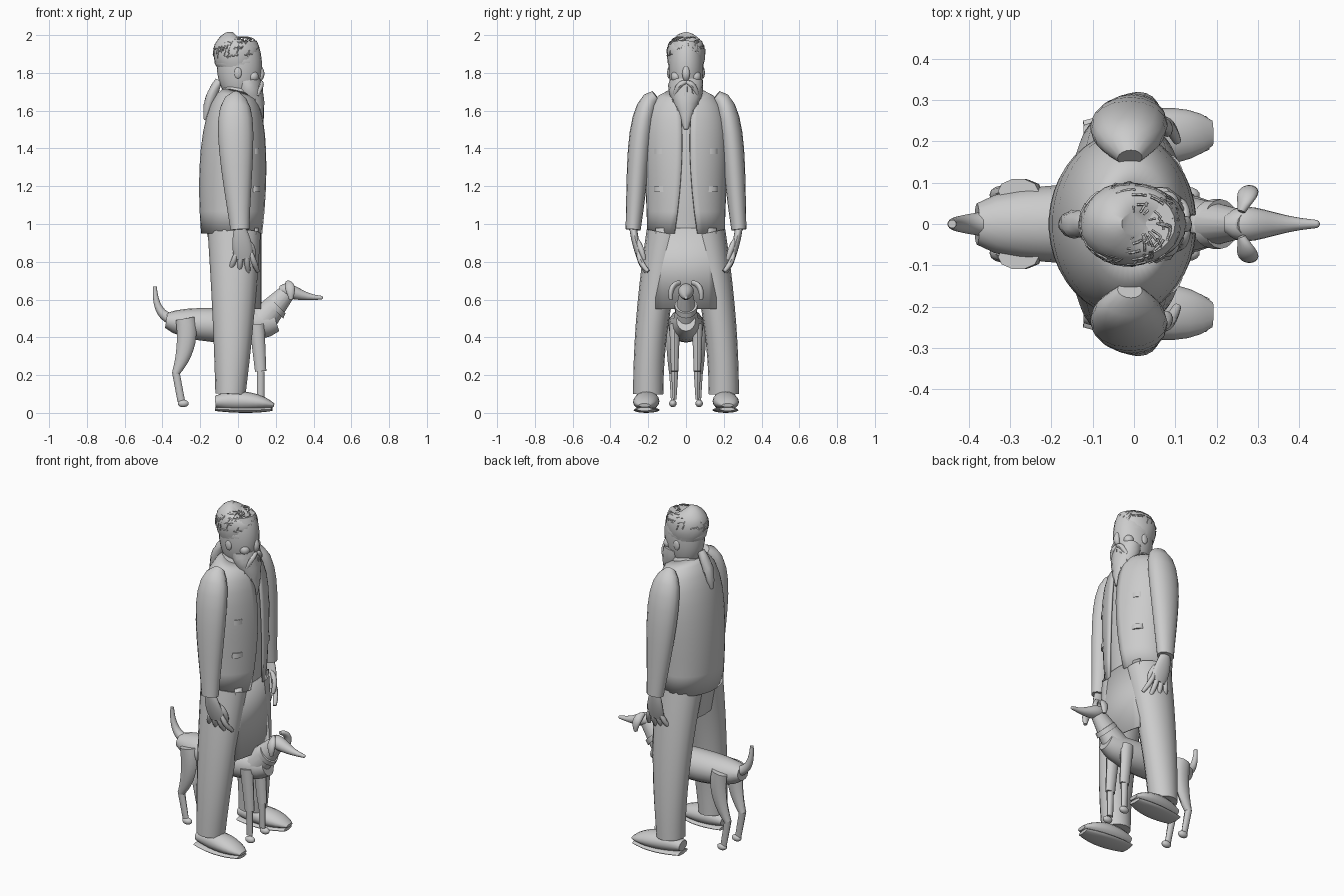
import bpy
import math
from math import sin, cos, pi, tau
from random import seed, uniform, choice
from mathutils import Vector

seed(4)
cube = bpy.data.objects.get("Cube")
if cube:
    bpy.data.objects.remove(cube, do_unlink=True)

grey = bpy.data.materials.new("plain grey")
grey.use_nodes = True
colour = (.6, .6, .6, 1)
grey.diffuse_color = colour
grey.node_tree.nodes["Principled BSDF"].inputs["Base Color"].default_value = colour
smooth_parts = []
both_sides = (("left", 1), ("right", -1))


def link(name, data):
    data.materials.append(grey)
    obj = bpy.data.objects.new(name, data)
    bpy.context.collection.objects.link(obj)
    return obj


def add_mesh(name, verts, faces):
    mesh = bpy.data.meshes.new(name)
    mesh.from_pydata(verts, [], faces)
    obj = link(name, mesh)
    smooth_parts.append(obj)
    return obj


def bezier(controls, t):
    while len(controls) > 1:
        controls = [[p + (q - p) * t for p, q in zip(a, b)]
                    for a, b in zip(controls, controls[1:])]
    return controls[0]


def tube(name, *controls, sides=16, mirror=1, inset=0, wobble=0, gap=None):
    """Sweep an ellipse along a curve; each control is x, y, z, depth radius, width radius."""
    steps = 1 if len(controls) == 2 else 9
    rings = [bezier(controls, i / steps) for i in range(steps + 1)]
    centres = [Vector((x, y * mirror, z)) for x, y, z, depth, width in rings]
    verts, faces = [], []
    for i, (centre, ring) in enumerate(zip(centres, rings)):
        tangent = (centres[min(i + 1, steps)] - centres[max(i - 1, 0)]).normalized()
        across = Vector((0, 1, 0))
        across = (across - tangent * across.dot(tangent)).normalized()
        outward = across.cross(tangent)
        depth, width = ring[3] - inset, ring[4] - inset
        first = math.asin(gap(i / steps) / width) if gap else 0
        for k in range(sides):
            angle = first + (tau - 2 * first) * k / (sides - 1 if gap else sides)
            scale = 1 + uniform(-wobble, wobble)
            verts.append(centre + (outward * depth * cos(angle) + across * width * sin(angle)) * scale)
    for i in range(steps):
        low, high = i * sides, (i + 1) * sides
        for k in range(sides - 1 if gap else sides):
            n = (k + 1) % sides
            faces.append((low + k, low + n, high + n, high + k))
    if not gap:
        faces.append(tuple(reversed(range(sides))))
        faces.append(tuple(range(steps * sides, len(verts))))
    return add_mesh(name, verts, faces)


def ball(name, centre, size):
    bpy.ops.mesh.primitive_uv_sphere_add(segments=14, ring_count=9, location=centre)
    obj = bpy.context.object
    obj.name, obj.scale = name, size
    obj.data.materials.append(grey)
    smooth_parts.append(obj)


def strands(name, paths, thickness):
    curve = bpy.data.curves.new(name, "CURVE")
    curve.dimensions = "3D"
    curve.bevel_depth, curve.bevel_resolution = thickness, 0
    for path in paths:
        spline = curve.splines.new("POLY")
        spline.points.add(len(path) - 1)
        for point, position in zip(spline.points, path):
            point.co = (*position, 1)
    link(name, curve)


def thicken(obj, amount):
    modifier = obj.modifiers.new("thickness", "SOLIDIFY")
    modifier.thickness, modifier.offset = amount, 0


# Shirt and open jacket share one body curve
body = ((-.03, 0, .95, .16, .2), (-.03, 0, 1.3, .19, .2), (-.02, 0, 1.65, .17, .28), (0, 0, 1.7, .07, .09))
tube("shirt", *body, sides=28, inset=.015)
jacket = tube("jacket", *body, sides=40, gap=lambda t: .02 + .16 * (t - .5) ** 2)
thicken(jacket, .012)
tube("jacket_collar", (-.01, 0, 1.66, .09, .11), (0, 0, 1.72, .08, .08))
for tag, s in both_sides:
    for label, height in (("breast", 1.4), ("hip", 1.2)):
        tube(f"{tag}_{label}_flap", (.08, .11, height - .03, .04, .06), (.08, .11, height, .04, .06), mirror=s)

# Trouser seat and the long front panel
tube("trouser_seat", (-.03, 0, .78, .1, .16), (-.03, 0, .98, .14, .19), sides=24)
columns = [k / 4 - 1 for k in range(9)]
panel_verts = [(.12 - .03 * c * c, .16 * c, z) for z in (.55, .98) for c in columns]
n = len(columns)
panel = add_mesh("front_panel", panel_verts, [(k, k + 1, n + k + 1, n + k) for k in range(n - 1)])
thicken(panel, .008)

for tag, s in both_sides:
    # Trouser leg and shoe
    tube(tag + "_trouser_leg", (-.04, .2, .1, .08, .08), (-.02, .2, .5, .11, .08),
         (-.02, .1, .95, .14, .11), mirror=s)
    tube(tag + "_shoe", (-.12, .2, .06, .03, .04), (-.02, .2, .07, .07, .07),
         (.12, .22, .06, .05, .09), (.19, .22, .04, .01, .03), mirror=s)
    tube(tag + "_sole", (-.12, .2, .02, .01, .05), (.05, .21, .01, .02, .09),
         (.18, .22, .02, .01, .04), mirror=s)
    # Sleeve
    tube(tag + "_sleeve", (-.01, .16, 1.68, .03, .03), (-.02, .25, 1.65, .14, .08),
         (-.01, .25, 1.3, .08, .06), (.01, .28, .97, .05, .04), mirror=s)
    # Hand with spread fingers
    tube(tag + "_hand", (.01, .28, .98, .03, .02), (.02, .27, .9, .06, .02),
         (.03, .24, .82, .05, .02), mirror=s)
    for number, finger in enumerate(("little", "ring", "middle", "index")):
        spread = (number - 1.5) * .05
        tube(f"{tag}_{finger}_finger", (.03 + spread / 2, .25, .85, .01, .01),
             (.03 + spread * .7, .25, .8, .02, .02),
             (.03 + spread, .2, .73 + abs(spread) / 4, .01, .01), sides=8, mirror=s)
    tube(tag + "_thumb", (.04, .26, .92, .01, .01), (.09, .24, .88, .02, .02),
         (.08, .22, .81, .01, .01), sides=8, mirror=s)

# Head, headband and face
tube("neck", (0, 0, 1.6, .07, .07), (0, 0, 1.78, .07, .07))
tube("head", (0, 0, 1.68, .07, .06), (.01, 0, 1.75, .13, .1), (.01, 0, 1.88, .13, .1),
     (0, 0, 1.96, .1, .08), sides=24)
tube("headband", (0, 0, 1.83, .11, .09), (0, 0, 1.86, .14, .1), (0, 0, 1.89, .11, .09), sides=24)
tube("nose", (.11, 0, 1.84, .01, .01), (.14, 0, 1.79, .02, .03), (.11, 0, 1.76, .01, .01))
for tag, s in both_sides:
    ball(tag + "_cheek", (.08, s * .05, 1.78), (.03, .03, .03))
    ball(tag + "_ear", (0, s * .09, 1.8), (.02, .01, .03))
    tube(tag + "_moustache", (.12, 0, 1.75, .01, .01), (.13, .04, 1.75, .02, .02),
         (.1, .06, 1.68, .01, .01), sides=8, mirror=s)

# Beard with loose strands
tube("beard", (.05, 0, 1.76, .07, .09), (.06, 0, 1.68, .08, .1), (.1, 0, 1.6, .05, .05),
     (.12, 0, 1.5, .01, .01), wobble=.06)
whiskers = []
for strand in range(34):
    angle, z = uniform(-1.5, 1.5), uniform(1.62, 1.74)
    x, y = .06 + .07 * cos(angle), .08 * sin(angle)
    whiskers.append([(x, y, z), (x, y * .9, z - .05), (x, y * .6, z - .1)])
strands("beard_strands", whiskers, .003)

# Hair with a ponytail and loose strands around and over the crown
hair = ((-.01, 0, 1.83, .1, .09), (-.01, 0, 1.9, .14, .11), (-.01, 0, 1.99, .13, .11), (0, 0, 1.99, .04, .03))
tube("hair", *hair, sides=24, wobble=.02)
tube("ponytail", (-.1, 0, 1.76, .02, .02), (-.16, 0, 1.66, .04, .05), (-.17, 0, 1.55, .01, .01), wobble=.1)


def on_hair(t, angle):
    x, y, z, depth, width = bezier(hair, t)
    return x + depth * cos(angle), y + width * sin(angle), z


locks = []
for strand in range(120):
    t, angle = uniform(.2, .95), uniform(0, tau)
    lean, climb = choice(((.4, .03), (.1, .15)))
    locks.append([on_hair(min(t + climb * k / 2, 1), angle + lean * k / 2) for k in range(3)])
strands("hair_strands", locks, .003)

# Dog body, neck, head and tail
tube("dog_body", (-.38, 0, .49, .04, .05), (-.28, 0, .47, .11, .12), (.1, 0, .44, .1, .1), (.2, 0, .49, .06, .05))
tube("dog_neck", (.12, 0, .48, .08, .07), (.28, 0, .66, .04, .03))
tube("dog_collar", (.19, 0, .55, .07, .06), (.21, 0, .57, .06, .06))
tube("dog_head", (.22, 0, .65, .02, .02), (.27, 0, .66, .06, .07), (.32, 0, .61, .02, .02), (.44, 0, .61, .01, .01))
ball("dog_nose", (.44, 0, .61), (.01, .01, .01))
tube("dog_tail", (-.36, 0, .5, .03, .03), (-.44, 0, .53, .02, .02), (-.44, 0, .67, .01, .01))

# Dog ears and legs
for tag, s in both_sides:
    dog = f"dog_{tag}_"
    tube(dog + "ear", (.26, .03, .69, .01, .01), (.28, .09, .68, .04, .02), (.28, .08, .6, .01, .01), mirror=s)
    tube(dog + "thigh", (-.28, .08, .5, .05, .03), (-.25, .08, .36, .06, .03),
         (-.33, .07, .21, .02, .02), sides=10, mirror=s)
    tube(dog + "hind_shin", (-.33, .07, .22, .02, .02), (-.3, .07, .06, .02, .01), sides=10, mirror=s)
    tube(dog + "foreleg", (.1, .06, .47, .04, .03), (.12, .06, .22, .03, .02), sides=10, mirror=s)
    tube(dog + "fore_shin", (.12, .06, .22, .02, .02), (.12, .06, .07, .02, .01), sides=10, mirror=s)
    for label, x in (("hind", -.29), ("fore", .13)):
        ball(f"{dog}{label}_paw", (x, s * .07, .05), (.03, .02, .02))

# Smooth shading with crisp creases
bpy.ops.object.select_all(action="DESELECT")
for obj in smooth_parts:
    obj.select_set(True)
bpy.context.view_layer.objects.active = jacket
bpy.ops.object.shade_smooth_by_angle(angle=pi / 4)
